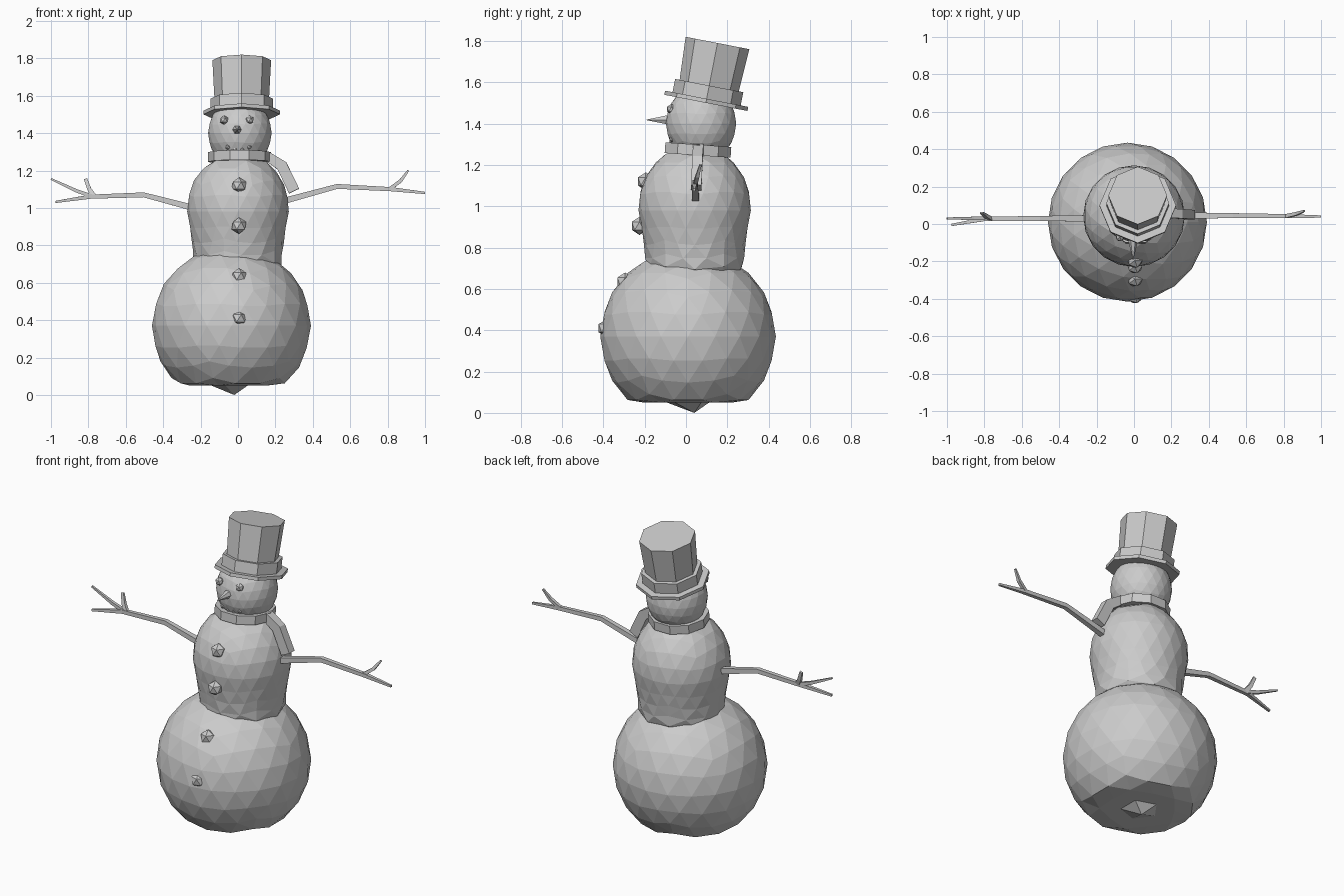
import bpy, bmesh, math
from mathutils import Vector, Matrix

cube = bpy.data.objects.get("Cube")
if cube:
    bpy.data.objects.remove(cube)

GREY = (0.6, 0.6, 0.6, 1)
grey = bpy.data.materials.new("plain_grey")
grey.diffuse_color = GREY
grey.use_nodes = True
grey.node_tree.nodes["Principled BSDF"].inputs["Base Color"].default_value = GREY


def finish(name, bm):
    bmesh.ops.recalc_face_normals(bm, faces=bm.faces)
    mesh = bpy.data.meshes.new(name)
    bm.to_mesh(mesh)
    bm.free()
    mesh.materials.append(grey)
    obj = bpy.data.objects.new(name, mesh)
    bpy.context.collection.objects.link(obj)
    return obj


def ball(name, centre, radius, detail, height=1.0, shape=None):
    """Faceted ball, optionally reshaped by a function of each vertex."""
    bm = bmesh.new()
    bmesh.ops.create_icosphere(bm, subdivisions=detail, radius=1)
    for v in bm.verts:
        if shape:
            v.co = shape(v.co)
        else:
            v.co = Vector(centre) + Vector((v.co.x, v.co.y, v.co.z * height)) * radius
    return finish(name, bm)


def lathe(name, profile, sides, matrix):
    """Closed turned shape from (radius, height) points, corners on the axes."""
    bm = bmesh.new()
    rings = []
    for r, h in profile:
        angles = [2 * math.pi * i / sides for i in range(sides)]
        rings.append([bm.verts.new(matrix @ Vector((r * math.cos(a), r * math.sin(a), h)))
                      for a in angles])
    for low, high in zip(rings, rings[1:]):
        for i in range(sides):
            j = (i + 1) % sides
            bm.faces.new((low[i], low[j], high[j], high[i]))
    bm.faces.new(rings[0])
    bm.faces.new(rings[-1])
    return finish(name, bm)


def strip(name, points, widths, depths):
    """Four-sided bar along a path lying near the XZ plane."""
    pts = [Vector(p) for p in points]
    bm = bmesh.new()
    rings = []
    for i, p in enumerate(pts):
        along = (pts[min(i + 1, len(pts) - 1)] - pts[max(i - 1, 0)]).normalized()
        up = along.cross(Vector((0, 1, 0))).normalized()
        side = up.cross(along)
        u, s = up * widths[i] / 2, side * depths[i] / 2
        rings.append([bm.verts.new(p + d) for d in (u + s, u - s, -u - s, s - u)])
    for a, b in zip(rings, rings[1:]):
        for i in range(4):
            j = (i + 1) % 4
            bm.faces.new((a[i], a[j], b[j], b[i]))
    bm.faces.new(rings[0])
    bm.faces.new(rings[-1])
    return finish(name, bm)


# Bottom snowball, sitting on a nearly flat, slightly pointed base
def base_shape(co):
    p = Vector((-0.035, 0.01, 0.37)) + co * 0.425
    if co.z < -0.99:
        return Vector((-0.02, 0.04, 0))
    p.z = max(p.z, 0.05)
    return p


ball("bottom_snowball", None, 1, 3, shape=base_shape)

# Torso: a ball stretched to a tall pear outline
TORSO = [(0.66, 0.2), (0.7, 0.24), (0.78, 0.24), (1.0, 0.275), (1.09, 0.262),
         (1.17, 0.225), (1.25, 0.155), (1.3, 0.0)]


def torso_shape(co):
    z = 0.98 + 0.32 * co.z
    r = 0
    for (z0, r0), (z1, r1) in zip(TORSO, TORSO[1:]):
        if z0 <= z <= z1:
            r = r0 + (r1 - r0) * (z - z0) / (z1 - z0)
    flat = Vector((co.x, co.y, 0))
    if flat.length > 0.01:
        flat = flat.normalized() * r
    return Vector((0, 0.042, z)) + flat


ball("torso", None, 1, 3, shape=torso_shape)
ball("head", (0.01, 0.073, 1.4), 0.17, 3, height=1.1)

# Coat buttons, eyes and mouth
for i, (y, z) in enumerate([(-0.195, 1.12), (-0.225, 0.905), (-0.295, 0.635), (-0.385, 0.41)]):
    ball(f"button_{i + 1}", (0.005, y, z), 0.044, 1)
for side, x in (("right", -0.075), ("left", 0.062)):
    ball(f"{side}_eye", (x, -0.07, 1.47), 0.025, 1)
for i, (x, z) in enumerate([(-0.055, 1.325), (-0.015, 1.313), (0.022, 1.313), (0.06, 1.325)]):
    ball(f"mouth_pebble_{i + 1}", (x, -0.067, z), 0.014, 1)

# Nose
lathe("nose", [(0.028, 0), (0.023, 0.06), (0.002, 0.15)], 6,
      Matrix.Translation((-0.005, -0.04, 1.418)) @ Matrix.Rotation(math.pi / 2, 4, "X"))

# Scarf: a tilted collar and one hanging end
lathe("scarf_collar", [(0.168, -0.026), (0.168, 0.026)], 10,
      Matrix.Translation((0.008, 0.058, 1.272)) @ Matrix.Rotation(-0.07, 4, "X"))
strip("scarf_end", [(0.15, 0.06, 1.28), (0.235, 0.055, 1.225), (0.3, 0.05, 1.09)],
      [0.05, 0.06, 0.06], [0.05, 0.05, 0.05])

# Top hat leaning backwards
hat = Matrix.Translation((0.02, 0.098, 1.51)) @ Matrix.Rotation(-math.radians(11), 4, "X")
lathe("hat_brim", [(0.205, -0.01), (0.205, 0.01)], 8, hat)
lathe("hat_band", [(0.168, 0.01), (0.168, 0.075)], 8, hat)
lathe("hat_crown", [(0.142, 0.0), (0.157, 0.285)], 8, hat)

# Branch arms with twigs
strip("left_arm", [(0.2, 0.045, 1.025), (0.53, 0.045, 1.115), (0.82, 0.042, 1.1), (1.0, 0.04, 1.08)],
      [0.034, 0.026, 0.022, 0.012], [0.036, 0.026, 0.022, 0.012])
strip("left_twig", [(0.81, 0.042, 1.1), (0.87, 0.055, 1.145), (0.91, 0.07, 1.2)],
      [0.02, 0.018, 0.01], [0.02, 0.018, 0.01])
strip("right_arm", [(-0.2, 0.03, 0.99), (-0.505, 0.03, 1.07), (-0.79, 0.028, 1.06), (-0.975, -0.005, 1.032)],
      [0.034, 0.026, 0.022, 0.012], [0.036, 0.026, 0.022, 0.012])
strip("right_upper_twig", [(-0.78, 0.03, 1.062), (-0.86, 0.03, 1.09), (-1.0, 0.03, 1.155)],
      [0.02, 0.018, 0.01], [0.02, 0.018, 0.01])
strip("right_short_twig", [(-0.77, 0.028, 1.06), (-0.795, 0.045, 1.1), (-0.815, 0.06, 1.155)],
      [0.03, 0.022, 0.018], [0.02, 0.018, 0.01])
